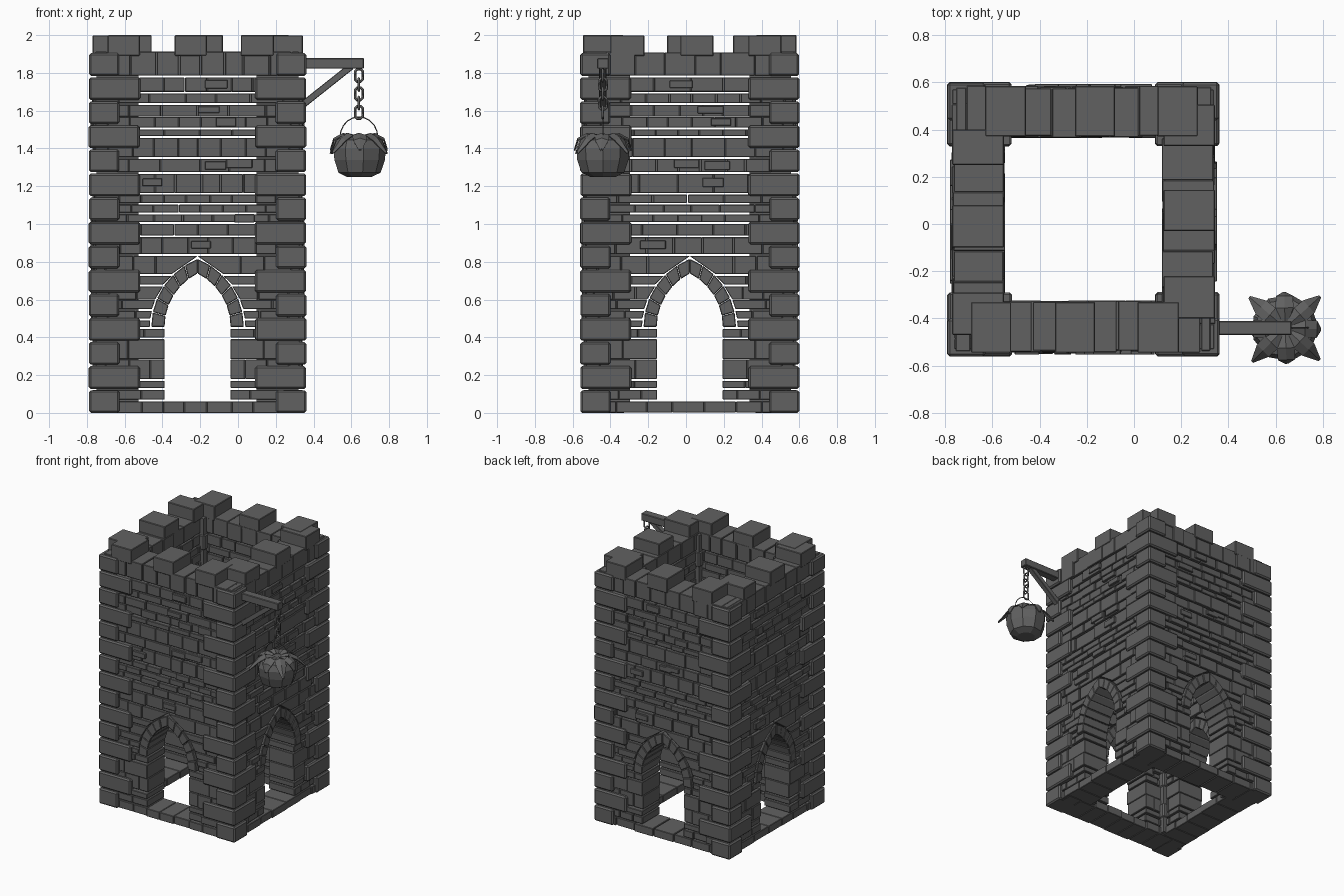
import bpy, bmesh, math, random
from mathutils import Vector, Matrix

if "Cube" in bpy.data.objects:
    bpy.data.objects.remove(bpy.data.objects["Cube"])

random.seed(4)
CX, CY = -0.214, 0.02
# per wall: outward normal, tangent, outer depth, inner depth, half length, joint lift
WALLS = {
    "front": ((0, -1), (1, 0), 0.565, 0.35, 0.54, 0.0),
    "right": ((1, 0), (0, 1), 0.558, 0.338, 0.55, 0.003),
    "back": ((0, 1), (-1, 0), 0.565, 0.35, 0.54, 0.0),
    "left": ((-1, 0), (0, -1), 0.558, 0.338, 0.55, 0.003),
}
# dark stone used throughout
DARK = bpy.data.materials.new("dark_stone")
DARK.diffuse_color = (0.12, 0.12, 0.12, 1)
DARK.use_nodes = True
DARK.node_tree.nodes["Principled BSDF"].inputs["Base Color"].default_value = DARK.diffuse_color


def finish(bm, name, bevel=0.0):
    bmesh.ops.recalc_face_normals(bm, faces=bm.faces)
    me = bpy.data.meshes.new(name)
    bm.to_mesh(me)
    bm.free()
    me.materials.append(DARK)
    ob = bpy.data.objects.new(name, me)
    bpy.context.collection.objects.link(ob)
    if bevel:
        m = ob.modifiers.new("bevel", 'BEVEL')
        m.width, m.segments, m.limit_method = bevel, 1, 'ANGLE'
    return ob


def box(bm, lo, hi):
    c = [(a + b) / 2 for a, b in zip(lo, hi)]
    s = [b - a for a, b in zip(lo, hi)]
    bmesh.ops.create_cube(bm, size=1, matrix=Matrix.Translation(c) @ Matrix.Diagonal((*s, 1)))


def prism(bm, wall, pts, d0, d1):
    """Stone with outline pts (u, z) on a wall, spanning depth d0..d1."""
    n, t = wall[0], wall[1]
    ring = [[bm.verts.new((CX + t[0] * u + n[0] * d, CY + t[1] * u + n[1] * d, z))
             for u, z in pts] for d in (d0, d1)]
    bm.faces.new(ring[0])
    bm.faces.new(ring[1])
    for i in range(len(pts)):
        j = (i + 1) % len(pts)
        bm.faces.new((ring[0][i], ring[0][j], ring[1][j], ring[1][i]))


# Pointed arch: arcs of radius R centred at offset -C from the axis
SPRING, C, R_IN, R_OUT, JAMB = 0.455, 0.142, 0.317, 0.387, 0.174


def hole(z):
    h = z - SPRING
    r = R_OUT + 0.008
    return max(0.0, math.sqrt(max(0.0, r * r - h * h)) - C)


COURSES = [0, .07, .132, .18, .285, .40, .455, .50, .55, .60, .68, .735, .84, .94, 1.01,
           1.06, 1.112, 1.165, 1.275, 1.355, 1.465, 1.51, 1.57, 1.64, 1.70, 1.785, 1.912]
TIGHT = {.285, .60, 1.57}          # courses without an open joint on top


def course(bm, wall, z0, z1, row):
    out, inn, L, lift = wall[2:]
    a0 = a1 = 0.0
    if z0 >= SPRING:
        a0, a1 = hole(z0), hole(z1)
    elif z0 > 0.05:
        a0 = a1 = JAMB
    top = z1 - (0.003 if z1 in TIGHT else 0.010 if z1 < 1.9 else lift)
    z0 += lift if row == 0 else 0
    width = random.choice((0.125, 0.15, 0.175))
    runs = [(a0, a1, L, 1), (a0, a1, L, -1)] if a0 > 0.01 else [(-L, -L, L, 1)]
    for b0, b1, e, s in runs:
        n = max(1, round((e - b0) / width))
        shift = (row % 2) * 0.4
        edges = [b0] + [b0 + (e - b0) * (i - shift + random.uniform(-.1, .1)) / n
                        for i in range(1, n + (1 if shift else 0))] + [e]
        g = random.choice((0.001, 0.0015, 0.003))
        for i, (p, q) in enumerate(zip(edges, edges[1:])):
            lo = b0 if i == 0 else p + g
            hi = b1 if i == 0 else p + g
            pts = [(s * lo, z0), (s * (q - g), z0), (s * (q - g), top), (s * hi, top)]
            prism(bm, wall, pts, inn + random.uniform(-.006, .006),
                  out - 0.006 + random.uniform(-.007, .006))


for name, wall in WALLS.items():
    out, inn = wall[2:4]
    # coursed masonry
    bm = bmesh.new()
    for row, (z0, z1) in enumerate(zip(COURSES, COURSES[1:])):
        course(bm, wall, z0, z1, row)
    finish(bm, name + "_wall", 0.003)
    # small bricks standing proud of the wall
    bm = bmesh.new()
    for z in (.89, 1.03, 1.22, 1.31, 1.32, 1.54, 1.605, 1.74):
        u = random.uniform(-0.25, 0.25)
        w, h = random.uniform(.05, .07), random.uniform(.018, .025)
        prism(bm, wall, [(u - w, z - h), (u + w, z - h), (u + w, z + h), (u - w, z + h)],
              out - 0.03, out + 0.008)
    finish(bm, name + "_proud_bricks", 0.003)
    # arch stones
    bm = bmesh.new()
    N = 6
    for s in (1, -1):
        for i in range(N):
            pts = []
            for r, ks in ((R_IN, (i, i + 1)), (R_OUT, (i + 1, i))):
                end = math.acos(C / r)
                for k in ks:
                    a = end * k / N + (0.006 if k == i and i else 0)
                    pts.append((s * (r * math.cos(a) - C), SPRING + r * math.sin(a)))
            prism(bm, wall, pts, inn - 0.004, out + random.uniform(0.001, 0.008))
    finish(bm, name + "_arch", 0.004)

# corner stones, alternating small and large, around a solid core
bm = bmesh.new()
core = bmesh.new()
P = 1.912 / 15
for sx in (-1, 1):
    for sy in (-1, 1):
        for i in range(15):
            size = 0.27 if i % 2 else 0.16
            ox = CX + sx * (0.576 + random.uniform(-.003, .001))
            oy = CY + sy * (0.581 + random.uniform(-.003, .001))
            xs = sorted((ox, ox - sx * size))
            ys = sorted((oy, oy - sy * size))
            box(bm, (xs[0], ys[0], i * P), (xs[1], ys[1], (i + 1) * P - 0.008))
        xs = sorted((CX + sx * .535, CX + sx * .312))
        ys = sorted((CY + sy * .535, CY + sy * .316))
        box(core, (xs[0], ys[0], .01), (xs[1], ys[1], 1.9))
finish(bm, "corner_stones", 0.01)
finish(core, "corner_cores")

# battlements
bm = bmesh.new()
for a, b in ((-.69, -.52), (-.335, -.165), (.015, .19)):
    box(bm, (a, -.545, 1.89), (b, -.33, 2))
for a, b in ((-.63, -.457), (-.25, -.08), (.1, .27)):
    box(bm, (a, .37, 1.89), (b, .585, 2))
for a, b in ((-.40, -.22), (-.03, .145), (.33, .505)):
    box(bm, (.125, a, 1.89), (.343, b, 1.998))
for a, b in ((-.47, -.29), (-.10, .08), (.25, .40)):
    box(bm, (-.77, a, 1.89), (-.55, b, 1.998))
finish(bm, "battlements", 0.004)

# bracket: beam and diagonal brace
LX, LY = 0.64, -0.44
bm = bmesh.new()
box(bm, (.33, LY - .03, 1.822), (.667, LY + .03, 1.878))
finish(bm, "bracket_beam", 0.004)
bm = bmesh.new()
a, b = Vector((.335, LY, 1.625)), Vector((.60, LY, 1.835))
d = b - a
M = Matrix.Translation((a + b) / 2) @ Matrix.Rotation(-math.atan2(d.z, d.x), 4, 'Y')
bmesh.ops.create_cube(bm, size=1, matrix=M @ Matrix.Diagonal((d.length, .04, .036, 1)))
finish(bm, "bracket_brace", 0.003)


def wire(name, pts, radius, cyclic):
    cu = bpy.data.curves.new(name, 'CURVE')
    cu.dimensions, cu.bevel_depth, cu.bevel_resolution = '3D', radius, 0
    cu.materials.append(DARK)
    sp = cu.splines.new('POLY')
    sp.points.add(len(pts) - 1)
    for p, c in zip(sp.points, pts):
        p.co = (*c, 1)
    sp.use_cyclic_u = cyclic
    ob = bpy.data.objects.new(name, cu)
    bpy.context.collection.objects.link(ob)


# chain links, alternately turned
for i in range(5):
    pts = []
    for k in range(8):
        t = math.tau * (k + .5) / 8
        h, v = 0.022 * math.cos(t), 0.022 * math.sin(t) + math.copysign(0.013, math.sin(t))
        z = 1.787 - i * 0.049 + v
        pts.append((LX + h, LY, z) if i % 2 == 0 else (LX, LY + h, z))
    wire("chain_link", pts, 0.007, True)

# carrying handle
wire("lantern_handle", [(LX + 0.1 * math.cos(math.pi * k / 10), LY,
                         1.46 + 0.107 * math.sin(math.pi * k / 10)) for k in range(11)], 0.003, False)

# nine-sided lantern body
bm = bmesh.new()
S = 9
rings = []
for r, z in ((.065, 1.248), (.115, 1.272), (.138, 1.34), (.143, 1.40), (.125, 1.445), (.06, 1.462)):
    rings.append([bm.verts.new((LX + r * math.cos(math.tau * k / S), LY + r * math.sin(math.tau * k / S), z))
                  for k in range(S)])
for A, B in zip(rings, rings[1:]):
    for k in range(S):
        j = (k + 1) % S
        bm.faces.new((A[k], A[j], B[j], B[k]))
bm.faces.new(rings[0])
bm.faces.new(rings[-1])
finish(bm, "lantern_body")

# drooping pointed leaves: long on the diagonals, short between
bm = bmesh.new()
for k in range(8):
    t = math.tau * k / 8 + random.uniform(-.08, .08)
    tip, low = (.20, 1.385) if k % 2 else (.152, 1.40)
    rows = [(.03, .014, 1.472), (.085, .038, 1.482), (.135, .036, 1.455), (tip, .006, low)]
    vs = [[bm.verts.new((LX + r * math.cos(t) - w * q * math.sin(t), LY + r * math.sin(t) + w * q * math.cos(t),
                         z - (0.012 if q else 0))) for q in (-1, 0, 1)] for r, w, z in rows]
    for A, B in zip(vs, vs[1:]):
        for q in (0, 1):
            bm.faces.new((A[q], A[q + 1], B[q + 1], B[q]))
m = finish(bm, "leaf_collar").modifiers.new("thick", 'SOLIDIFY')
m.thickness = 0.006
